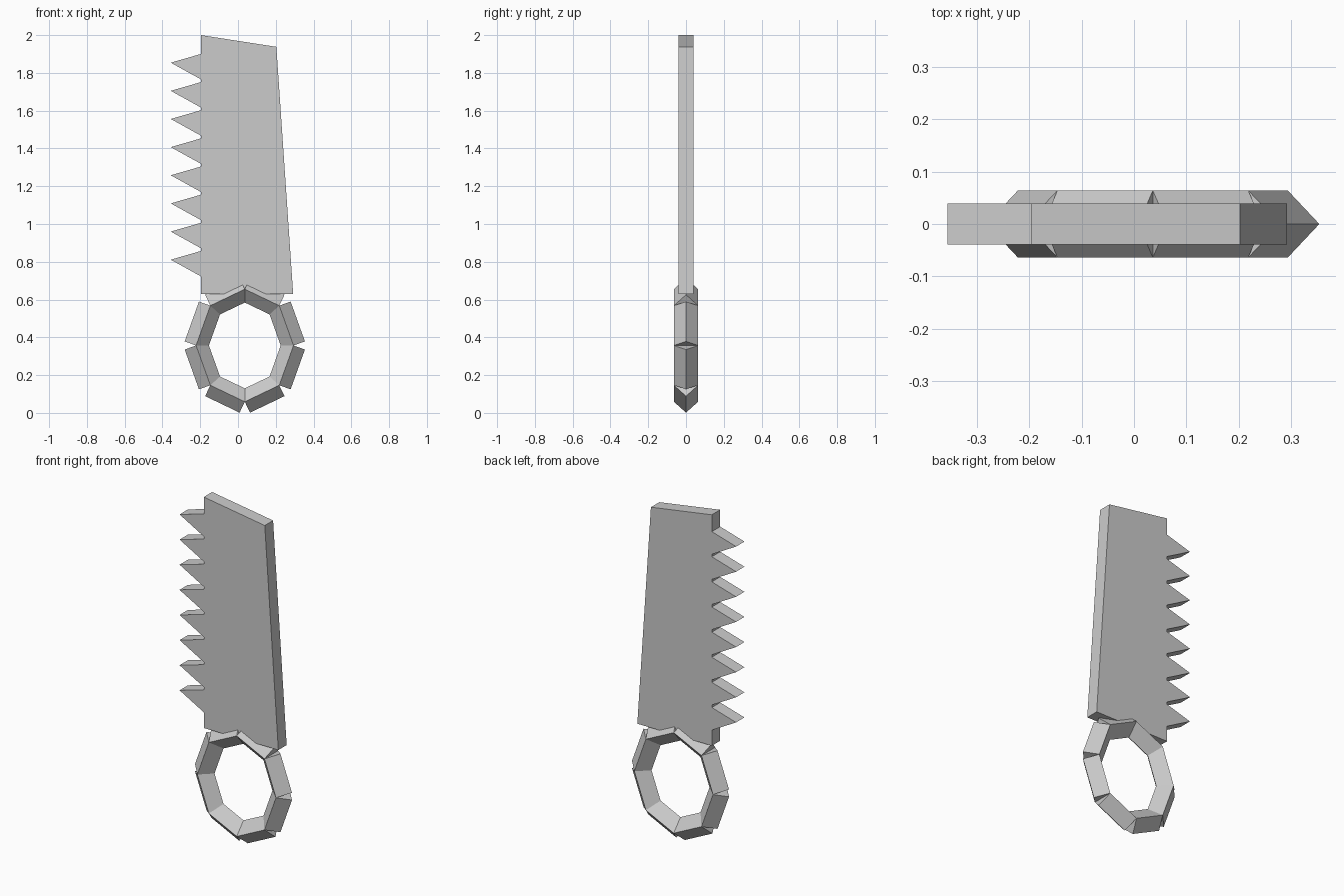
import bpy, bmesh, math
from mathutils import Vector

if "Cube" in bpy.data.objects:
    bpy.data.objects.remove(bpy.data.objects["Cube"])

grey = bpy.data.materials.new("plain grey")
grey.diffuse_color = (0.6, 0.6, 0.6, 1)
grey.use_nodes = True
grey.node_tree.nodes["Principled BSDF"].inputs["Base Color"].default_value = grey.diffuse_color


def prism(name, outline, sweep):
    """Flat-shaded solid: a closed outline swept along a vector."""
    bm = bmesh.new()
    face = bm.faces.new([bm.verts.new(p) for p in outline])
    out = bmesh.ops.extrude_face_region(bm, geom=[face])
    moved = [v for v in out["geom"] if isinstance(v, bmesh.types.BMVert)]
    bmesh.ops.translate(bm, verts=moved, vec=sweep)
    bmesh.ops.recalc_face_normals(bm, faces=bm.faces)
    mesh = bpy.data.meshes.new(name)
    bm.to_mesh(mesh)
    bm.free()
    mesh.materials.append(grey)
    obj = bpy.data.objects.new(name, mesh)
    bpy.context.collection.objects.link(obj)
    return obj


# Blade: tapered plate with eight slanted teeth on the left edge
HALF = 0.039
EDGE, TIP = -0.197, -0.356
profile = [(EDGE, 0.63), (0.292, 0.63), (0.203, 1.938), (EDGE, 2.0)]
for i in range(8):
    z = 1.854 - i * 0.149
    profile += [(EDGE, z + 0.046), (TIP, z), (EDGE, z - 0.088)]
prism("saw_blade", [Vector((x, -HALF, z)) for x, z in profile],
      Vector((0, 2 * HALF, 0)))

# Ring handle: eight straight diamond-section bars around an oval
CX, CZ, RX, RZ, BAR = 0.036, 0.357, 0.258, 0.298, 0.064


def ring_point(i):
    a = math.radians(45 * i)
    return Vector((CX + RX * math.cos(a), 0, CZ + RZ * math.sin(a)))


for i in range(8):
    start, end = ring_point(i), ring_point(i + 1)
    along = end - start
    outward = Vector((along.z, 0, -along.x)).normalized() * BAR
    side = Vector((0, BAR, 0))
    prism(f"handle_bar_{i + 1}",
          [start + outward, start + side, start - outward, start - side], along)
